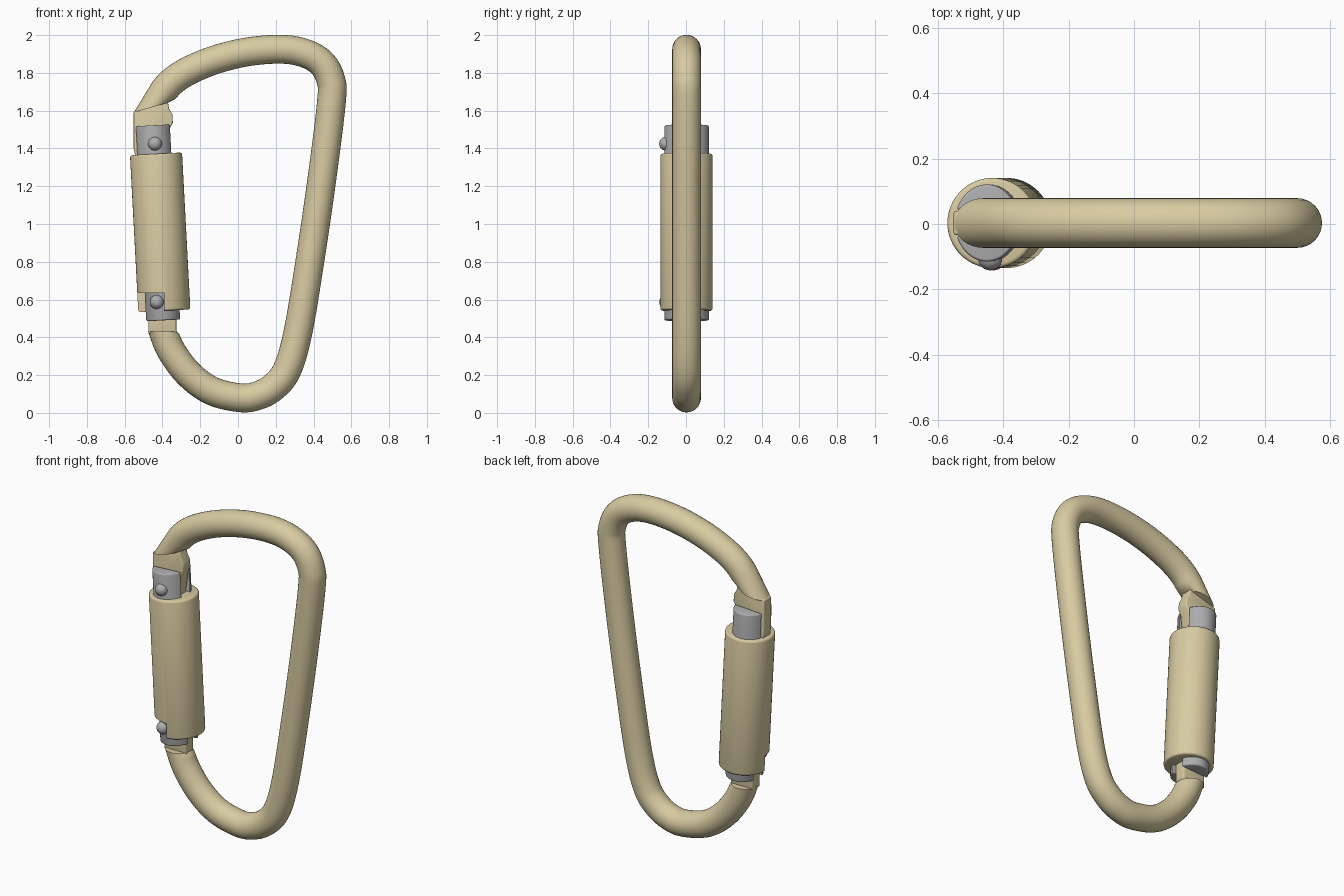
import bpy, bmesh, math
from mathutils import Vector

if "Cube" in bpy.data.objects:
    bpy.data.objects.remove(bpy.data.objects["Cube"])

def material(name, rgb):
    m = bpy.data.materials.new(name)
    m.diffuse_color = (*rgb, 1)
    m.use_nodes = True
    m.node_tree.nodes["Principled BSDF"].inputs["Base Color"].default_value = m.diffuse_color
    return m

GOLD = material("pale_gold", (0.69, 0.60, 0.36))
STEEL = material("steel_grey", (0.42, 0.42, 0.43))
Y = 0.003                                # shared depth centre
TILT = math.atan2(-0.044, 0.83)          # lean of the gate

def make(name, verts, faces, mat, bevel=0, loc=(0, 0, 0), tilt=0):
    me = bpy.data.meshes.new(name)
    me.from_pydata(verts, [], faces)
    bm = bmesh.new()
    bm.from_mesh(me)
    bmesh.ops.recalc_face_normals(bm, faces=bm.faces)
    bm.to_mesh(me)
    bm.free()
    me.materials.append(mat)
    ob = bpy.data.objects.new(name, me)
    bpy.context.collection.objects.link(ob)
    ob.location = loc
    ob.rotation_euler.y = tilt
    if bevel:
        b = ob.modifiers.new("bevel", "BEVEL")
        b.width, b.segments, b.angle_limit = bevel, 3, math.radians(40)
    return ob

def prism(name, outline, a, b, mat, axis="z", **kw):
    """Extrude a 2D outline along z, or an xz outline along y."""
    put = (lambda p, h: (p[0], p[1], h)) if axis == "z" else (lambda p, h: (p[0], h, p[1]))
    n = len(outline)
    verts = [put(p, h) for h in (a, b) for p in outline]
    faces = [(i, (i + 1) % n, n + (i + 1) % n, n + i) for i in range(n)]
    faces += [tuple(range(n)), tuple(range(n, 2 * n))]
    return make(name, verts, faces, mat, **kw)

def smooth(ob, angle=35):
    bpy.ops.object.select_all(action="DESELECT")
    ob.select_set(True)
    bpy.context.view_layer.objects.active = ob
    if ob.modifiers:
        bpy.ops.object.convert(target="MESH")
    bpy.ops.object.shade_smooth_by_angle(angle=math.radians(angle))

# Main body: round bar swept along a closed-looking hook path
path = [(-0.40, 0.43), (-0.345, 0.315), (-0.255, 0.2), (-0.135, 0.115), (0.01, 0.08),
        (0.10, 0.09), (0.185, 0.135), (0.258, 0.225), (0.316, 0.42), (0.38, 0.80),
        (0.443, 1.23), (0.494, 1.64), (0.492, 1.76), (0.44, 1.855), (0.335, 1.91),
        (0.2, 1.925), (0.01, 1.904), (-0.185, 1.846), (-0.345, 1.757), (-0.46, 1.617)]
P = [Vector(p) for p in path]
P = [2 * P[0] - P[1]] + P + [2 * P[-1] - P[-2]]
line = []
for i in range(1, len(P) - 2):
    p0, p1, p2, p3 = P[i - 1:i + 3]
    for k in range(8):
        t = k / 8
        line.append(0.5 * (2 * p1 + (p2 - p0) * t + (2 * p0 - 5 * p1 + 4 * p2 - p3) * t * t
                           + (3 * p1 - p0 - 3 * p2 + p3) * t ** 3))
line.append(P[-2])
line = [line[0]] + line[3:-5] + [line[-1]]      # room for the slanted end cuts
R, N = 0.076, 32
verts = []
for i, c in enumerate(line):
    if i == 0:
        u = Vector((R, 0))                      # level cut at the bottom end
    elif i == len(line) - 1:
        u = Vector((-0.091, -0.026))            # slanted cut at the top end
    else:
        d = (line[i + 1] - line[i - 1]).normalized()
        u = Vector((d.y, -d.x)) * R
    if i == 0:
        u = -u
    if i == len(line) - 1 and u.dot(Vector((verts[-N][0], verts[-N][2])) - line[i - 1]) < 0:
        u = -u
    for k in range(N):
        a = 2 * math.pi * k / N
        verts.append((c.x + u.x * math.cos(a), Y + R * math.sin(a), c.y + u.y * math.cos(a)))
M = len(line)
faces = [(i * N + k, i * N + (k + 1) % N, (i + 1) * N + (k + 1) % N, (i + 1) * N + k)
         for i in range(M - 1) for k in range(N)]
faces += [tuple(range(N)), tuple(range((M - 1) * N, M * N))]
smooth(make("hook_body", verts, faces, GOLD))

# Flat tongues that carry the bar ends into the gate
upper = [(-0.552, 1.595), (-0.46, 1.63), (-0.372, 1.65), (-0.365, 1.61), (-0.347, 1.58),
         (-0.345, 1.535), (-0.36, 1.51), (-0.38, 1.34), (-0.54, 1.34), (-0.552, 1.40)]
lower = [(-0.474, 0.42), (-0.326, 0.42), (-0.328, 0.60), (-0.474, 0.60)]
for name, shape in (("upper_tongue", upper), ("lower_tongue", lower)):
    smooth(prism(name, shape, Y - 0.036, Y + 0.036, GOLD, axis="y", bevel=0.006))

# Gate core: two steel prongs with a slot between them
for name, s in (("front_prong", -1), ("back_prong", 1)):
    a0 = math.asin(0.04 / 0.118)
    arc = [a0 + (math.pi - 2 * a0) * k / 24 for k in range(25)]
    outline = [(0.098 * math.cos(a), s * 0.118 * math.sin(a)) for a in arc]
    smooth(prism(name, outline, -0.517, 0.517, STEEL, bevel=0.01,
                 loc=(-0.4235, Y, 1.006), tilt=TILT))

# Locking sleeve with a notch at the lower front left
circle = [(0.138 * math.cos(2 * math.pi * k / 64), 0.138 * math.sin(2 * math.pi * k / 64))
          for k in range(64)]
sleeve = prism("locking_sleeve", circle, -0.416, 0.416, GOLD, bevel=0.012,
               loc=(-0.412, Y, 0.956), tilt=TILT)
cutter = prism("notch_cutter", [(-0.7, -0.3), (-0.388, -0.3), (-0.388, 0), (-0.7, 0)],
               0.4, 0.635, GOLD)
cutter.hide_render = True
cut = sleeve.modifiers.new("notch", "BOOLEAN")
cut.operation, cut.object, cut.solver = "DIFFERENCE", cutter, "EXACT"
smooth(sleeve)
bpy.data.objects.remove(cutter)

# Rivet heads on the front
for name, x, z in (("upper_rivet", -0.44, 1.425), ("lower_rivet", -0.43, 0.587)):
    bpy.ops.mesh.primitive_uv_sphere_add(segments=24, ring_count=14, radius=0.037,
                                         location=(x, -0.105, z))
    ob = bpy.context.object
    ob.name = name
    ob.data.materials.append(STEEL)
    smooth(ob, 60)
